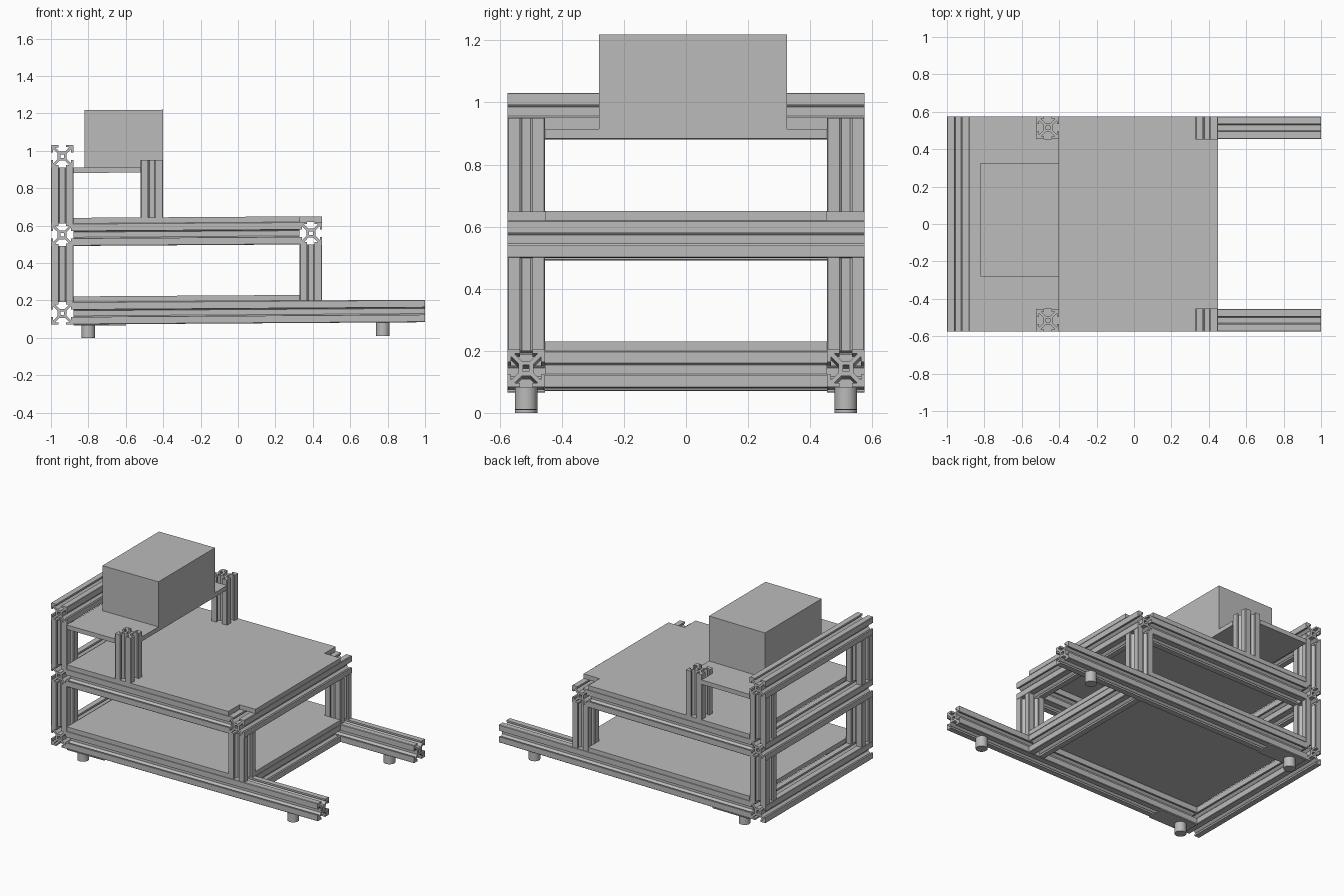
import bpy, bmesh
from mathutils import Matrix, Vector

cube = bpy.data.objects.get("Cube")
if cube:
    bpy.data.objects.remove(cube, do_unlink=True)

grey = bpy.data.materials.new("plain_grey")
grey.use_nodes = True
grey.diffuse_color = (0.5, 0.5, 0.5, 1)
grey.node_tree.nodes["Principled BSDF"].inputs["Base Color"].default_value = (0.5, 0.5, 0.5, 1)

# The whole frame leans very slightly along its length
LEAN = Matrix.Identity(4)
LEAN[2][0] = 0.0065

W = 0.12            # bar width
H = W / 2
BACK, FRONT = -0.94, 0.39       # bar centre lines
SIDE = 0.515
EDGE, INNER = SIDE + H, SIDE - H
LEVELS = (0.137, 0.557, 0.977)  # bar heights
THICK = 0.03        # panel thickness


def finish(name, bm):
    bmesh.ops.recalc_face_normals(bm, faces=bm.faces)
    me = bpy.data.meshes.new(name)
    bm.to_mesh(me)
    bm.free()
    me.transform(LEAN)
    me.materials.append(grey)
    ob = bpy.data.objects.new(name, me)
    bpy.context.collection.objects.link(ob)
    return ob


def extrude(bm, faces, vec):
    geo = bmesh.ops.extrude_face_region(bm, geom=faces)["geom"]
    bmesh.ops.translate(bm, vec=vec, verts=[g for g in geo if isinstance(g, bmesh.types.BMVert)])


def slotted_outline():
    # One eighth of the slotted section, mirrored on the diagonal and turned
    half = [(0.024, 0.014), (0.046, 0.036), (0.048, 0.036),
            (0.048, 0.020), (0.060, 0.020), (0.060, 0.057)]
    quarter = half + [(y, x) for x, y in reversed(half)]
    pts = []
    for _ in range(4):
        pts += quarter
        quarter = [(-y, x) for x, y in quarter]
    return pts


def bar(name, start, axis, length):
    """Slotted bar from a start point along an axis."""
    bm = bmesh.new()
    hole = [(0.01, 0.01), (-0.01, 0.01), (-0.01, -0.01), (0.01, -0.01)]
    for loop in (slotted_outline(), hole):
        vs = [bm.verts.new((x, y, 0)) for x, y in loop]
        for a, b in zip(vs, vs[1:] + vs[:1]):
            bm.edges.new((a, b))
    bmesh.ops.triangle_fill(bm, use_beauty=True, edges=bm.edges[:])
    extrude(bm, bm.faces[:], (0, 0, length))
    turn = {"x": Matrix.Rotation(1.5707963, 4, "Y"),
            "y": Matrix.Rotation(-1.5707963, 4, "X"),
            "z": Matrix.Identity(4)}[axis]
    bm.transform(Matrix.Translation(Vector(start)) @ turn)
    return finish(name, bm)


def box(name, lo, hi):
    bm = bmesh.new()
    bmesh.ops.create_cube(bm, size=1)
    for v in bm.verts:
        v.co = [hi[i] if v.co[i] > 0 else lo[i] for i in range(3)]
    return finish(name, bm)


def notched_panel(name, x0, x1, z):
    """Panel with its two front corners cut out around a bar."""
    side = [(x0, EDGE), (x1 - W, EDGE), (x1 - W, INNER), (x1, INNER)]
    outline = side + [(x, -y) for x, y in reversed(side)]
    bm = bmesh.new()
    face = bm.faces.new([bm.verts.new((x, y, z)) for x, y in outline])
    extrude(bm, [face], (0, 0, THICK))
    return finish(name, bm)


# Cross bars
for label, z in zip(("lower", "middle", "upper"), LEVELS):
    bar(label + "_back_cross_bar", (BACK, -EDGE, z), "y", 2 * EDGE)
bar("middle_front_cross_bar", (FRONT, -EDGE, LEVELS[1]), "y", 2 * EDGE)
bar("lower_front_cross_bar", (FRONT, -INNER, LEVELS[0]), "y", 2 * INNER)

# Side rails, posts and feet, mirrored
gap = LEVELS[1] - LEVELS[0] - W
deck = LEVELS[1] + H + THICK
for side, s in (("left", 1), ("right", -1)):
    y = s * SIDE
    bar(side + "_base_rail", (BACK + H, y, LEVELS[0]), "x", 1 - BACK - H)
    bar(side + "_middle_rail", (BACK + H, y, LEVELS[1]), "x", FRONT - BACK - W)
    bar(side + "_lower_back_post", (BACK, y, LEVELS[0] + H), "z", gap)
    bar(side + "_upper_back_post", (BACK, y, LEVELS[1] + H), "z", gap)
    bar(side + "_front_post", (FRONT, y, LEVELS[0] + H), "z", gap)
    bar(side + "_shelf_post", (-0.46, y, deck), "z", 0.306)
    base = LEVELS[0] - H
    box(side + "_foot_plate", (BACK + H, y - H, base - 0.006), (-0.6, y + H, base))
    for end, x in (("back", -0.8), ("front", 0.775)):
        bm = bmesh.new()
        bmesh.ops.create_cone(bm, cap_ends=True, segments=32, radius1=0.036, radius2=0.036,
                              depth=base - 0.005,
                              matrix=Matrix.Translation((x, y, (base + 0.005) / 2)))
        foot = finish(side + "_" + end + "_foot", bm)
        bpy.ops.object.select_all(action="DESELECT")
        foot.select_set(True)
        bpy.context.view_layer.objects.active = foot
        bpy.ops.object.shade_smooth_by_angle()

# Panels
notched_panel("lower_panel", BACK + H, FRONT + H, LEVELS[0] + H)
notched_panel("middle_panel", BACK + H, FRONT + H, LEVELS[1] + H)
shelf_top = LEVELS[2] - H
notched_panel("shelf_panel", BACK + H, -0.40, shelf_top - THICK)

# Block on the shelf
box("shelf_block", (-0.82, -0.28, shelf_top), (-0.40, 0.325, 1.222))
